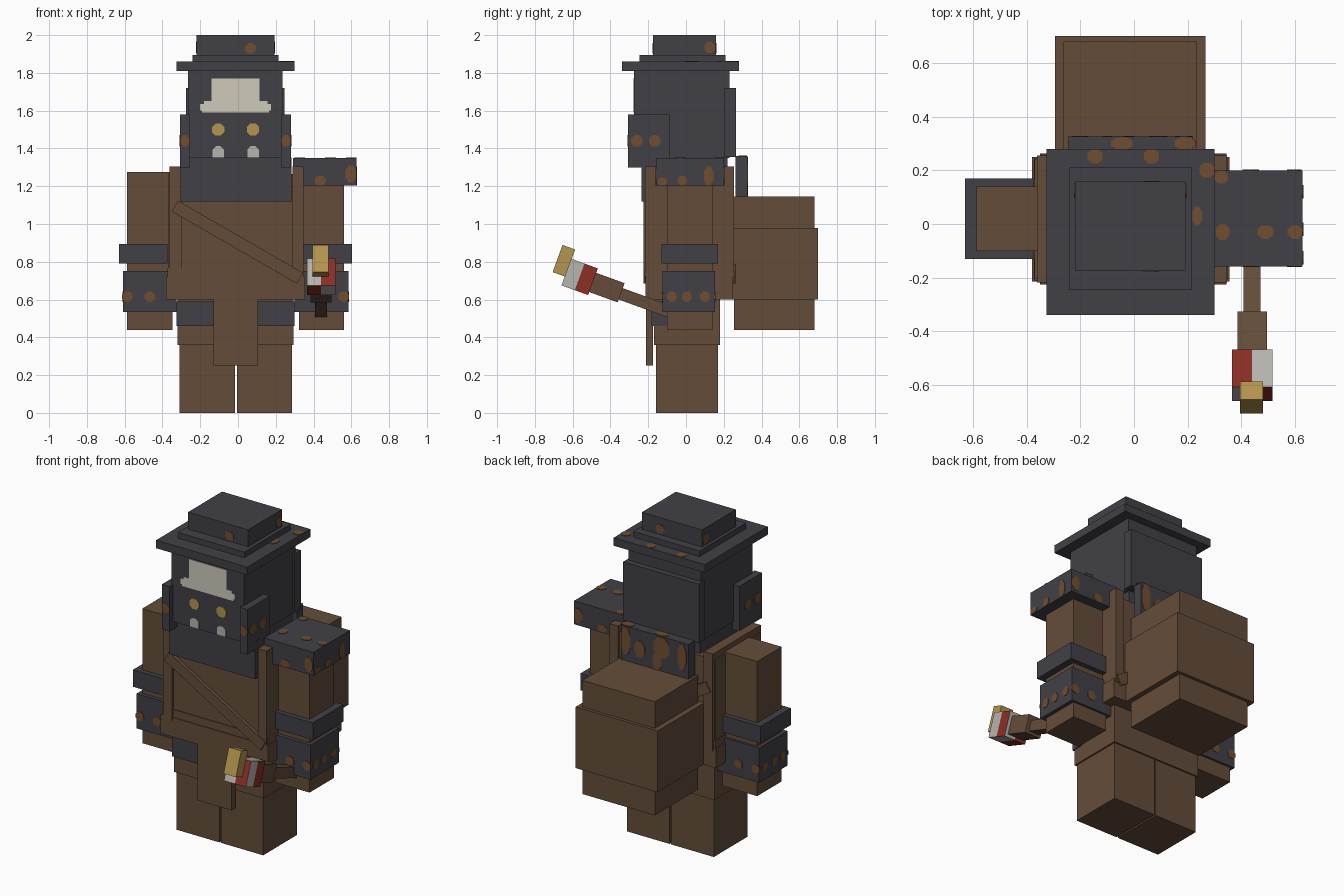
import bpy, bmesh, math
from mathutils import Matrix, Vector

if "Cube" in bpy.data.objects:
    bpy.data.objects.remove(bpy.data.objects["Cube"], do_unlink=True)


def material(name, rgb):
    m = bpy.data.materials.new(name)
    m.use_nodes = True
    m.diffuse_color = (*rgb, 1)
    m.node_tree.nodes["Principled BSDF"].inputs["Base Color"].default_value = (*rgb, 1)
    return m


BROWN = material("brown leather", (.127, .073, .041))
DARK = material("charcoal metal", (.053, .052, .062))
RUST = material("rust brown", (.16, .075, .03))
BONE = material("bone white", (.62, .59, .50))
GREY = material("pale grey", (.47, .46, .43))
GOLD = material("dull gold", (.45, .30, .075))
RED = material("brick red", (.26, .028, .018))


def finish(name, bm, mats, matrix=None):
    me = bpy.data.meshes.new(name)
    bm.to_mesh(me)
    bm.free()
    for m in mats:
        me.materials.append(m)
    ob = bpy.data.objects.new(name, me)
    bpy.context.collection.objects.link(ob)
    if matrix:
        ob.matrix_world = matrix
    return ob


def box(name, x, y, z, mat, matrix=None):
    """Box from three (low, high) ranges."""
    bm = bmesh.new()
    bmesh.ops.create_cube(bm, size=1)
    for v in bm.verts:
        v.co = Vector(r[0] + (c + .5) * (r[1] - r[0]) for r, c in zip((x, y, z), v.co))
    return finish(name, bm, [mat], matrix)


def spot(name, pos, axis, w=.055, h=.055, mat=RUST):
    """Thin eight-sided plate lying on a face; w and h are its sizes across the axis."""
    bm = bmesh.new()
    bmesh.ops.create_cone(bm, cap_ends=True, segments=8, radius1=.541, radius2=.541, depth=.006,
                          matrix=Matrix.Rotation(math.pi / 8, 4, 'Z'))
    bmesh.ops.scale(bm, vec=(w, h, 1), verts=bm.verts)
    turn = {'z': Matrix(), 'y': Matrix.Rotation(math.pi / 2, 4, 'X'),
            'x': Matrix.Rotation(math.pi / 2, 4, 'Z') @ Matrix.Rotation(math.pi / 2, 4, 'X')}[axis]
    return finish(name, bm, [mat], Matrix.Translation(pos) @ turn)


# Legs, hips and loincloth
box("right_leg", (-.31, -.016), (-.16, .17), (0, .38), BROWN)
box("left_leg", (-.006, .285), (-.16, .17), (0, .38), BROWN)
box("hips", (-.32, .295), (-.17, .18), (.36, .62), BROWN)
for side, x in (("right", (-.325, -.13)), ("left", (.105, .30))):
    box(side + "_hip_plate", x, (-.182, -.10), (.46, .59), DARK)
box("loincloth", (-.13, .105), (-.212, -.175), (.25, .605), BROWN)

# Torso, belt and straps
box("torso", (-.37, .345), (-.205, .24), (.60, 1.265), BROWN)
box("belt", (-.38, .355), (-.215, .25), (.60, .72), BROWN)
box("belt_rim", (-.373, .348), (-.21, .245), (.72, .768), BROWN)
for side, x in (("right", (-.362, -.30)), ("left", (.288, .347))):
    box(side + "_shoulder_strap", x, (-.217, .255), (.70, 1.305), BROWN)
tilt = Matrix.Translation((-.005, 0, .905)) @ Matrix.Rotation(math.radians(30), 4, 'Y')
box("front_sash", (-.38, .385), (-.226, -.18), (-.033, .033), BROWN, tilt)
box("back_sash", (-.38, .385), (.21, .262), (-.033, .033), BROWN, tilt)

# Arms with bands and cuffs, mirrored about the body's middle
MID = -.0125
for side, s, top in (("right", -1, 1.275), ("left", 1, 1.22)):
    def across(a, b):
        return tuple(sorted((MID + s * a, MID + s * b)))
    box(side + "_arm", across(.335, .574), (-.10, .14), (.44, top), BROWN)
    box(side + "_arm_band", across(.36, .617), (-.13, .17), (.79, .895), DARK)
    box(side + "_cuff", across(.312, .597), (-.124, .154), (.535, .75), DARK)
    for a in (.455, .573):
        for y in (-.124, .154):
            spot(side + "_cuff_spot", (MID + s * a, y, .615), 'y')
    for y in (-.075, .005, .10):
        spot(side + "_cuff_spot", (MID + s * .597, y, .615), 'x', .05)

# Shoulder plate
box("shoulder_plate", (.29, .628), (-.158, .20), (1.205, 1.35), DARK)
for p, w, h in (((.325, .175), .05, .05), ((.33, -.03), .05, .06),
                ((.49, -.03), .06, .05), ((.60, -.03), .055, .05)):
    spot("shoulder_spot", (*p, 1.35), 'z', w, h)
for y in (-.158, .20):
    spot("shoulder_spot", (.435, y, 1.23), 'y', .06, .05)
    spot("shoulder_spot", (.597, y, 1.265), 'y', .055, .09)
for y, z, h in ((-.125, 1.225, .04), (-.02, 1.23, .05), (.12, 1.255, .10)):
    spot("shoulder_spot", (.628, y, z), 'x', .05, h)

# Head, neck guard and cheek guards
box("head", (-.265, .235), (-.275, .23), (1.35, 1.82), DARK)
box("neck", (-.25, .22), (-.19, .22), (1.2, 1.36), DARK)
box("chin_guard", (-.305, .282), (-.235, -.19), (1.12, 1.352), DARK)
box("head_back_plate", (-.275, .245), (.205, .266), (1.355, 1.72), DARK)
box("nape_guard", (-.245, .22), (.262, .325), (1.14, 1.36), DARK)
for x, z, w, h in ((-.2, 1.27, .06, .16), (-.06, 1.29, .11, .13), (-.03, 1.2, .06, .12),
                   (.09, 1.24, .07, .1), (.185, 1.27, .065, .17)):
    spot("nape_spot", (x, .325, z), 'y', w, h)
for x in (-.045, .19):
    spot("nape_spot", (x, .3, 1.36), 'z', .08, .045)
for side, x, outer in (("right", (-.306, -.255), -.306), ("left", (.228, .28), .28)):
    box(side + "_cheek_guard", x, (-.308, -.085), (1.30, 1.58), DARK)
    for y in (-.26, -.165):
        spot(side + "_cheek_spot", (outer, y, 1.44), 'x', .06, .06)
    spot(side + "_cheek_spot", (sum(x) / 2, -.308, 1.44), 'y', .048, .06)

# Face: stepped forehead mark, eyes and teeth
for x, z in (((-.14, .115), (1.62, 1.77)), ((-.18, .155), (1.61, 1.65)),
             ((-.20, .175), (1.60, 1.635)), ((-.19, .165), (1.59, 1.605))):
    box("forehead_mark", x, (-.279, -.274), z, BONE)
for x in (-.105, .08):
    spot("eye", (x, -.276, 1.50), 'y', .065, .065, GOLD)
    spot("tooth", (x, -.276, 1.382), 'y', .06, .06, GREY)
    box("tooth_root", (x - .03, x + .03), (-.279, -.274), (1.351, 1.385), GREY)

# Hat
box("hat_brim", (-.325, .30), (-.338, .28), (1.81, 1.86), DARK)
box("hat_band", (-.24, .215), (-.245, .21), (1.86, 1.895), DARK)
box("hat_crown", (-.22, .192), (-.175, .158), (1.895, 2.0), DARK)
for x, y, w, h in ((-.19, -.033, .055, .055), (-.09, -.06, .05, .115),
                   (.065, -.035, .055, .06), (.168, -.03, .045, .06)):
    spot("crown_spot", (x, y, 1.997), 'z', w, h)
for x, y in ((-.145, .252), (.065, .252), (.272, .2)):
    spot("brim_spot", (x, y, 1.86), 'z', .055, .055)
spot("brim_spot", (.235, .03, 1.86), 'z', .035, .07)
for y in (-.175, .158):
    spot("crown_spot", (.065, y, 1.93), 'y', .058, .055)
for x in (-.22, .192):
    spot("crown_spot", (x, .125, 1.935), 'x', .055, .06)

# Backpack
box("backpack_core", (-.262, .235), (.255, .68), (.44, 1.145), BROWN)
box("backpack_wrap", (-.295, .267), (.24, .70), (.60, .98), BROWN)

# Hammer, built pointing along -y and tilted upward
aim = Matrix.Translation((.44, -.563, .72)) @ Matrix.Rotation(math.radians(-20), 4, 'X')
box("hammer_grip", (-.032, .032), (.22, .52), (-.042, .022), BROWN, aim)
box("hammer_collar", (-.055, .055), (.07, .235), (-.058, .05), BROWN, aim)
box("hammer_beak", (-.045, .04), (-.143, -.072), (-.025, .128), GOLD, aim)

# Hammer head: each face is halved into red and grey
bm = bmesh.new()
bmesh.ops.create_cube(bm, size=.15)
for axis in ((1, 0, 0), (0, 1, 0)):
    bmesh.ops.bisect_plane(bm, geom=bm.verts[:] + bm.edges[:] + bm.faces[:],
                           plane_co=(0, 0, 0), plane_no=axis)
bm.normal_update()
for f in bm.faces:
    c, n = f.calc_center_median(), f.normal
    if abs(n.x) > .5:
        red = c.y * n.x > 0
    elif n.y < -.5:
        red = c.x > 0
    else:
        red = c.x < 0
    f.material_index = int(red)
finish("hammer_head", bm, [GREY, RED], aim)
